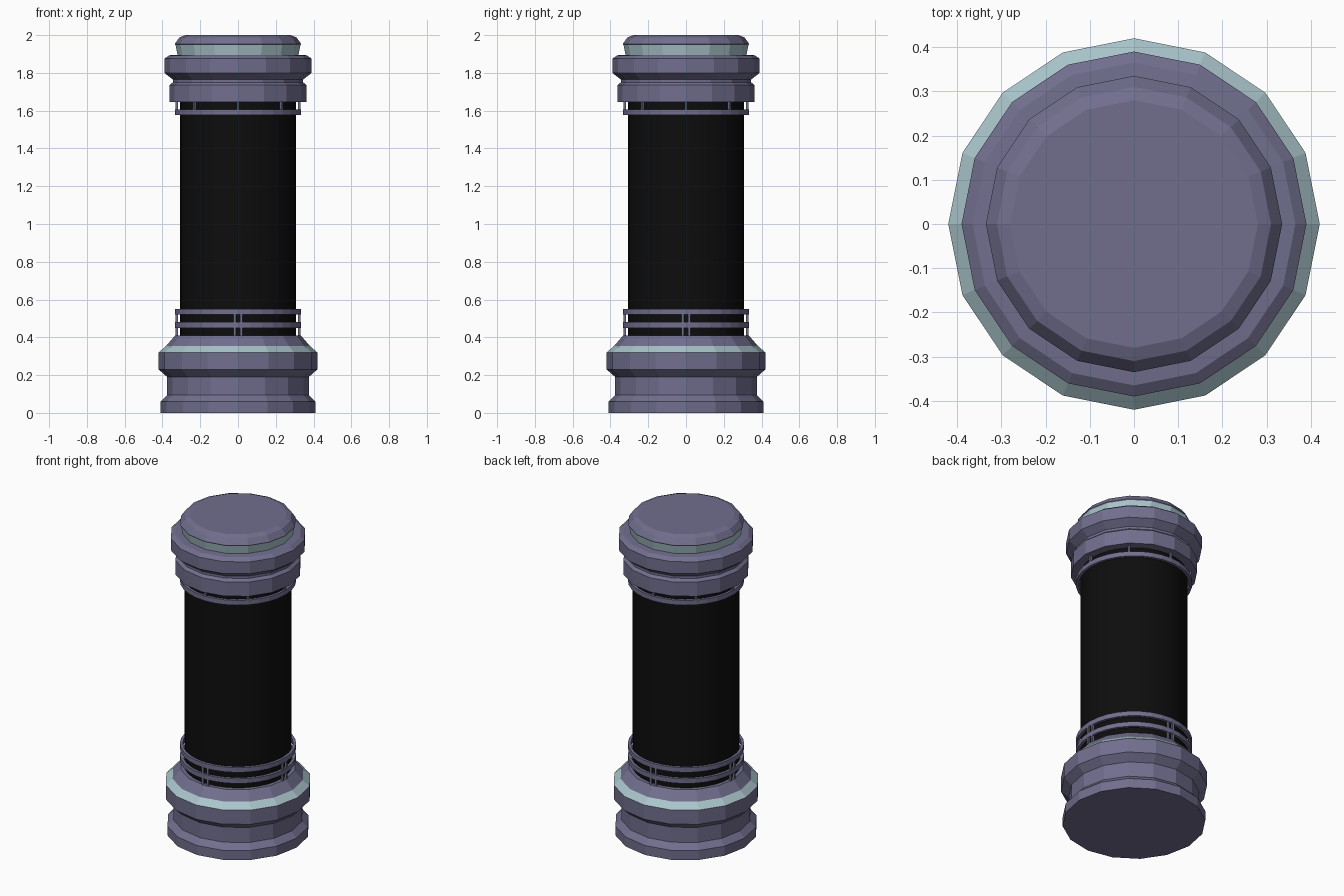
import bpy, bmesh, math
from mathutils import Matrix

if "Cube" in bpy.data.objects:
    bpy.data.objects.remove(bpy.data.objects["Cube"])

def material(name, rgb):
    m = bpy.data.materials.new(name)
    m.diffuse_color = (*rgb, 1)
    m.use_nodes = True
    m.node_tree.nodes["Principled BSDF"].inputs["Base Color"].default_value = m.diffuse_color
    return m

METAL = material("purple grey metal", (0.165, 0.158, 0.27))
LIGHT = material("pale teal light", (0.40, 0.56, 0.60))
BLACK = material("black", (0.004, 0.004, 0.004))

def finish(bm, name, mats):
    me = bpy.data.meshes.new(name)
    bmesh.ops.recalc_face_normals(bm, faces=bm.faces)
    bm.to_mesh(me)
    bm.free()
    for m in mats:
        me.materials.append(m)
    ob = bpy.data.objects.new(name, me)
    bpy.context.collection.objects.link(ob)
    return ob

def lathe(name, profile, sides=16, mats=(METAL,), light_band=None, closed=False):
    """Turn an (r, z) profile; optional band index becomes inset light panels."""
    bm = bmesh.new()
    loops = [[bm.verts.new((r * math.cos(2 * math.pi * i / sides),
                            r * math.sin(2 * math.pi * i / sides), z))
              for i in range(sides)] for r, z in profile]
    pairs = list(zip(loops, loops[1:]))
    if closed:
        pairs.append((loops[-1], loops[0]))
    panels = []
    for k, (a, b) in enumerate(pairs):
        for i in range(sides):
            j = (i + 1) % sides
            f = bm.faces.new((a[i], a[j], b[j], b[i]))
            if k == light_band:
                panels.append(f)
    if not closed:
        bm.faces.new(loops[0])
        bm.faces.new(loops[-1])
    if panels:
        bmesh.ops.inset_individual(bm, faces=panels, thickness=0.008)
        for f in panels:
            f.material_index = 1
    return finish(bm, name, mats)

def struts(name, angles, offsets, z0, z1):
    """Small posts standing around the column."""
    bm = bmesh.new()
    for a in angles:
        for off in offsets:
            m = (Matrix.Rotation(math.radians(a), 4, 'Z')
                 @ Matrix.Translation((0.324, off, (z0 + z1) / 2))
                 @ Matrix.Diagonal((0.013, 0.013, z1 - z0, 1)))
            bmesh.ops.create_cube(bm, size=1, matrix=m)
    return finish(bm, name, [METAL])

# Foot with lit shoulder
lathe("base", [(0.41, 0), (0.41, 0.06), (0.375, 0.095), (0.375, 0.19),
               (0.42, 0.23), (0.42, 0.32), (0.38, 0.355), (0.333, 0.41),
               (0.29, 0.41)], mats=(METAL, LIGHT), light_band=5)

# Black column
col = lathe("column", [(0.307, 0.40), (0.307, 1.66)], sides=32, mats=(BLACK,))
bpy.context.view_layer.objects.active = col
col.select_set(True)
bpy.ops.object.shade_smooth_by_angle()

# Head with lit band under the lid
lathe("head", [(0.29, 1.645), (0.363, 1.645), (0.363, 1.735), (0.345, 1.75),
               (0.345, 1.765), (0.39, 1.80), (0.39, 1.875), (0.365, 1.893),
               (0.32, 1.896), (0.331, 1.948), (0.335, 1.953), (0.31, 1.988),
               (0.28, 2.0)], mats=(METAL, LIGHT), light_band=8)

# Thin hoops around the column
for name, z in (("lower_hoop", 0.45), ("middle_hoop", 0.52), ("upper_hoop", 1.577)):
    lathe(name, [(0.316, z), (0.333, z), (0.333, z + 0.03), (0.316, z + 0.03)],
          closed=True, sides=32)

# Posts holding the hoops
quarter = range(0, 360, 90)
struts("lower_posts", quarter, (-0.018, 0.018), 0.40, 0.455)
struts("middle_posts", quarter, (-0.018, 0.018), 0.475, 0.525)
struts("upper_posts", range(0, 360, 45), (0,), 1.60, 1.65)
